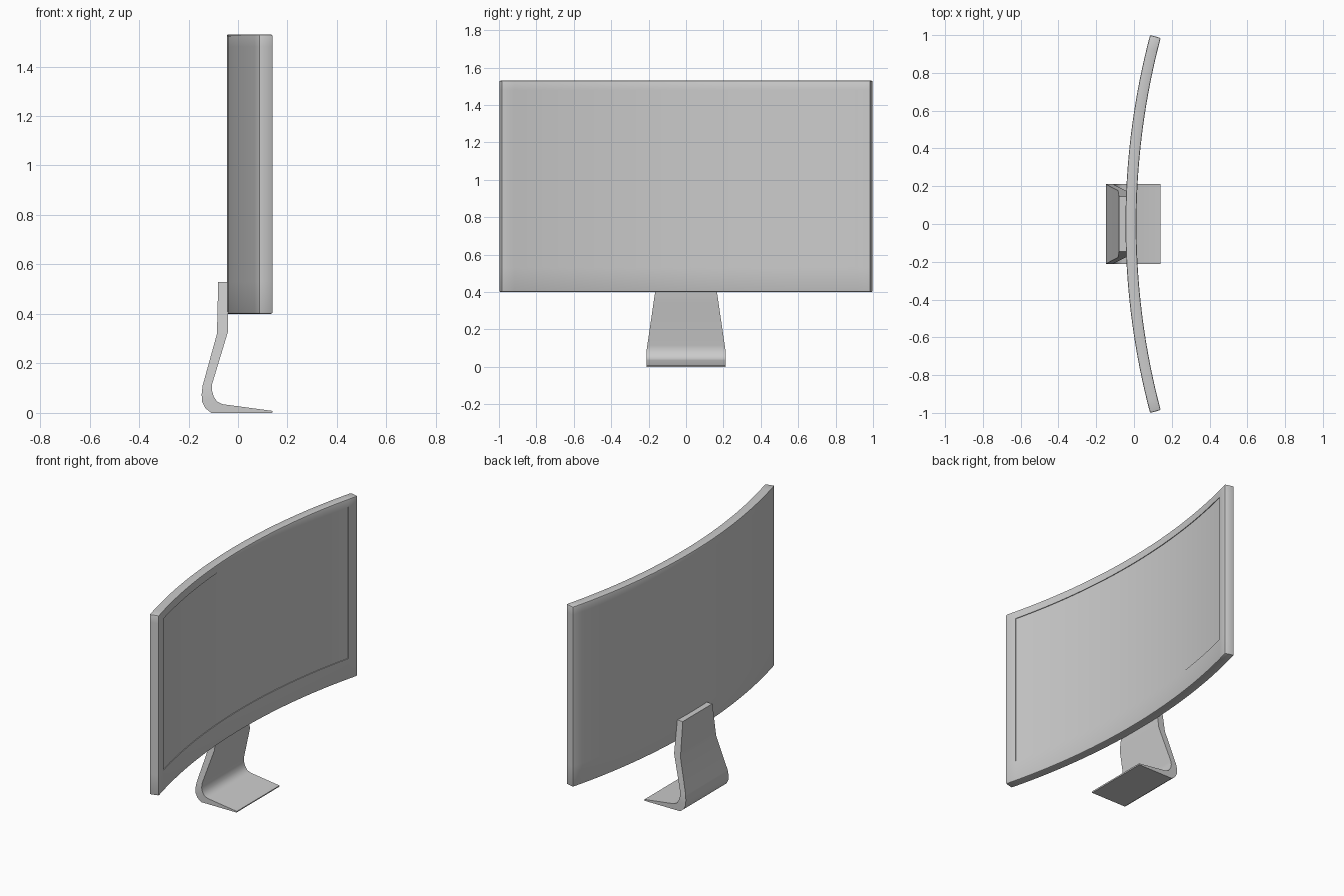
import bpy, bmesh, math

old = bpy.data.objects.get("Cube")
if old:
    bpy.data.objects.remove(old, do_unlink=True)

grey = bpy.data.materials.new("plain grey")
grey.use_nodes = True
grey.diffuse_color = (0.6, 0.6, 0.6, 1)
grey.node_tree.nodes["Principled BSDF"].inputs["Base Color"].default_value = (0.6, 0.6, 0.6, 1)


def finish(bm, name, angle):
    bmesh.ops.recalc_face_normals(bm, faces=bm.faces)
    mesh = bpy.data.meshes.new(name)
    bm.to_mesh(mesh)
    bm.free()
    mesh.materials.append(grey)
    obj = bpy.data.objects.new(name, mesh)
    bpy.context.collection.objects.link(obj)
    bpy.ops.object.select_all(action="DESELECT")
    obj.select_set(True)
    bpy.context.view_layer.objects.active = obj
    bpy.ops.object.shade_smooth_by_angle(angle=math.radians(angle))
    return obj


def cut(bm, axis, value):
    normal, point = [0, 0, 0], [0, 0, 0]
    normal[axis], point[axis] = 1, value
    bmesh.ops.bisect_plane(bm, geom=bm.verts[:] + bm.edges[:] + bm.faces[:],
                           plane_co=point, plane_no=normal)


# Curved display: a bevelled flat slab, screen sunk in, then bent to an arc
RADIUS, BACK, THICK = 3.91, -0.045, 0.058
BOTTOM, TOP = 0.40, 1.53
HALF = RADIUS * math.asin(1 / RADIUS)
SCREEN_Y, SCREEN_LOW, SCREEN_HIGH = 0.94, 0.53, 1.48

bm = bmesh.new()
bmesh.ops.create_cube(bm, size=1)
for v in bm.verts:
    v.co.x = (v.co.x + 0.5) * THICK
    v.co.y *= 2 * HALF
    v.co.z = BOTTOM + (v.co.z + 0.5) * (TOP - BOTTOM)
bmesh.ops.bevel(bm, geom=bm.edges[:], offset=0.007, segments=2, profile=0.5, affect="EDGES")

STEPS = 32
for i in range(STEPS + 1):
    cut(bm, 1, SCREEN_Y * (2 * i / STEPS - 1))
for z in (SCREEN_LOW, SCREEN_HIGH):
    cut(bm, 2, z)

bm.normal_update()
screen = []
for f in bm.faces:
    c = f.calc_center_median()
    if f.normal.x > 0.9 and abs(c.y) < SCREEN_Y and SCREEN_LOW < c.z < SCREEN_HIGH:
        screen.append(f)
bmesh.ops.inset_region(bm, faces=screen, thickness=0.0005, depth=-0.004)

for v in bm.verts:
    a, r = v.co.y / RADIUS, RADIUS - v.co.x
    v.co.x = BACK + RADIUS - r * math.cos(a)
    v.co.y = r * math.sin(a)
finish(bm, "curved_display", 30)

# Stand: a bent tapering plate, as (back x, back z, front x, front z) sections
sections = [
    (-0.08, 0.53, -0.04, 0.53),
    (-0.085, 0.32, -0.04, 0.33),
    (-0.143, 0.11, -0.105, 0.115),
    (-0.147, 0.075, -0.105, 0.09),
    (-0.145, 0.045, -0.098, 0.066),
    (-0.133, 0.02, -0.085, 0.046),
    (-0.108, 0.0, -0.062, 0.035),
    (0.138, 0.0, 0.14, 0.008),
]


def half_width(z):
    return 0.212 - max(0, z - 0.08) * 0.146


bm = bmesh.new()
rings = []
for bx, bz, fx, fz in sections:
    corners = [(bx, -1, bz), (bx, 1, bz), (fx, 1, fz), (fx, -1, fz)]
    rings.append([bm.verts.new((x, s * half_width(z), z)) for x, s, z in corners])
for a, b in zip(rings, rings[1:]):
    for i in range(4):
        j = (i + 1) % 4
        bm.faces.new((a[i], a[j], b[j], b[i]))
bm.faces.new(rings[0])
bm.faces.new(rings[-1])
finish(bm, "stand", 35)
